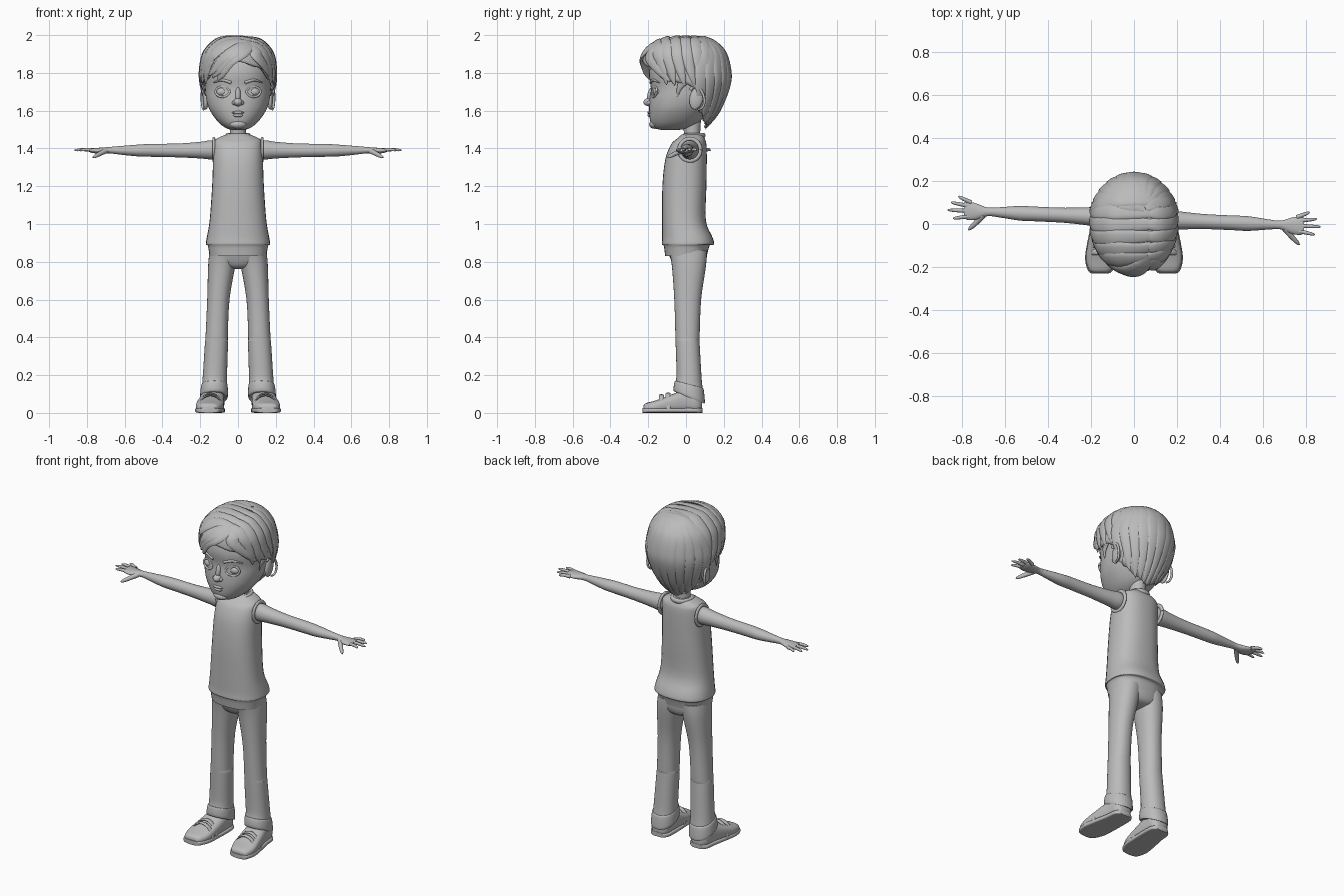
import bpy, bmesh, math
from math import sin, cos, pi, radians
from mathutils import Vector
from mathutils.bvhtree import BVHTree

if "Cube" in bpy.data.objects:
    bpy.data.objects.remove(bpy.data.objects["Cube"])

grey = bpy.data.materials.new("matte grey")
grey.use_nodes = True
grey.diffuse_color = (0.5, 0.5, 0.5, 1)
grey.node_tree.nodes["Principled BSDF"].inputs["Base Color"].default_value = grey.diffuse_color
SIDES = (("left", 1), ("right", -1))


def finish(name, bm, angle=50):
    """Turn a bmesh into a smooth shaded grey object."""
    bmesh.ops.recalc_face_normals(bm, faces=bm.faces)
    mesh = bpy.data.meshes.new(name)
    bm.to_mesh(mesh)
    bm.free()
    obj = bpy.data.objects.new(name, mesh)
    bpy.context.collection.objects.link(obj)
    mesh.materials.append(grey)
    bpy.ops.object.select_all(action='DESELECT')
    obj.select_set(True)
    bpy.context.view_layer.objects.active = obj
    bpy.ops.object.shade_smooth_by_angle(angle=radians(angle))
    return obj


def catmull(points, steps):
    """Smooth curve through tuples of any length."""
    pts = [Vector(p) for p in points]
    pts = [pts[0]] + pts + [pts[-1]]
    out = []
    for a, b, c, d in zip(pts, pts[1:], pts[2:], pts[3:]):
        for i in range(steps):
            t = i / steps
            out.append(b + (c - a) * t / 2 + (a * 2 - b * 5 + c * 4 - d) * t * t / 2
                       + (b * 3 - a - c * 3 + d) * t ** 3 / 2)
    return out + [pts[-1]]


def skin(rings, caps=True, closed=True):
    """Bridge rings of points into a bmesh."""
    bm = bmesh.new()
    rows = [[bm.verts.new(p) for p in ring] for ring in rings]
    n = len(rows[0])
    for low, high in zip(rows, rows[1:]):
        for i in range(n if closed else n - 1):
            j = (i + 1) % n
            bm.faces.new((low[i], low[j], high[j], high[i]))
    if caps:
        bm.faces.new(rows[0])
        bm.faces.new(rows[-1])
    return bm


def loft(name, stations, axis="Z", power=2, place=None, count=32, steps=4):
    """Stations are (position, u low, u high, v low, v high) along an axis."""
    rings = []
    for t, u0, u1, v0, v1 in catmull(stations, steps):
        ring = []
        for i in range(count):
            c, s = cos(2 * pi * i / count), sin(2 * pi * i / count)
            u = (u0 + u1) / 2 + (u1 - u0) / 2 * math.copysign(abs(c) ** (2 / power), c)
            v = (v0 + v1) / 2 + (v1 - v0) / 2 * math.copysign(abs(s) ** (2 / power), s)
            p = Vector({"Z": (u, v, t), "X": (t, u, v), "Y": (u, t, v)}[axis])
            ring.append(place(p) if place else p)
        rings.append(ring)
    return finish(name, skin(rings))


def sweep(name, path, width, flat=1, normal=None, place=None):
    """Sweep a flattened oval along path; width is a function of 0..1."""
    rings = []
    last = len(path) - 1
    for i, p in enumerate(path):
        tangent = (path[min(i + 1, last)] - path[max(i - 1, 0)]).normalized()
        up = normal(p) if normal else Vector((0, 0, 1))
        side = up.cross(tangent).normalized()
        up = tangent.cross(side)
        w = width(i / last)
        ring = [p + side * w * cos(k * pi / 6) + up * w * flat * sin(k * pi / 6) for k in range(12)]
        rings.append([place(q) for q in ring] if place else ring)
    return finish(name, skin(rings))


def ball(name, centre, size, tilt=0):
    bm = bmesh.new()
    bmesh.ops.create_uvsphere(bm, u_segments=24, v_segments=14, radius=1)
    obj = finish(name, bm)
    obj.location, obj.scale, obj.rotation_euler = centre, size, (tilt, 0, 0)
    return obj


# Shirt with a flared hem, and the V collar
loft("shirt", [(.83, -.15, .15, -.11, .11), (.885, -.16, .16, -.118, .125), (.893, -.17, .17, -.128, .148),
               (.93, -.165, .165, -.126, .14), (1.02, -.15, .15, -.126, .105), (1.2, -.137, .137, -.125, .108),
               (1.34, -.132, .132, -.11, .11), (1.42, -.128, .128, -.08, .108), (1.45, -.115, .115, -.05, .1),
               (1.475, -.06, .06, -.02, .085), (1.48, -.03, .03, 0, .07)], power=2.4)
ring = [Vector((.056 * sin(a), .03 - .062 * cos(a), 1.468 - .028 * max(0, cos(a)) ** 3))
        for a in [2 * pi * i / 32 for i in range(33)]]
sweep("collar", ring, lambda t: .011, flat=1.3)
loft("neck", [(1.42, -.048, .048, -.02, .08), (1.48, -.043, .043, -.01, .075), (1.56, -.045, .045, -.03, .08)])

# Trousers, cuffs and shoes
loft("trouser_seat", [(.762, -.03, .03, -.03, .05), (.775, -.09, .09, -.06, .09), (.81, -.148, .148, -.08, .108),
                      (.87, -.15, .15, -.1, .112)], power=2.3)


def leg_place(s):
    def place(p):
        slant = min(1, max(0, (.25 - p.z) / .15))
        return Vector((p.x * s, p.y, p.z - (p.y - .02) * .4 * slant))
    return place


for side, s in SIDES:
    loft(side + "_trouser_leg", [(.86, 0, .15, -.09, .11), (.78, .014, .158, -.075, .106), (.6, .045, .163, -.062, .08),
                                 (.4, .054, .172, -.056, .072), (.37, .053, .175, -.055, .072),
                                 (.2, .058, .186, -.05, .082), (.14, .058, .191, -.056, .09)],
         power=2.2, place=leg_place(s))
    loft(side + "_cuff", [(.15, .06, .186, -.052, .085), (.143, .055, .195, -.06, .094),
                          (.085, .054, .2, -.066, .1), (.083, .066, .186, -.05, .09)],
         power=2.2, place=leg_place(s))
    flip = lambda p, s=s: Vector((p.x * s, p.y, max(0, p.z)))
    shoe = [(-.226, .13, .18, .012, .032), (-.215, .105, .208, 0, .05), (-.16, .08, .223, 0, .066),
            (-.09, .074, .214, 0, .092), (0, .072, .196, 0, .125), (.06, .076, .188, 0, .115),
            (.085, .1, .165, .01, .08)]
    loft(side + "_shoe", shoe, axis="Y", power=2.8, place=flip)
    loft(side + "_sole", [(y * 1.02, a - .004, b + .004, 0, .026) for y, a, b, c, d in shoe],
         axis="Y", power=5, place=flip)
    for k, y in enumerate((-.13, -.095)):
        strap = [Vector((.145 + .068 * cos(a), y, .015 + (.066 - y * .1 + k * .012) * sin(a)))
                 for a in [pi * i / 14 for i in range(15)]]
        sweep(f"{side}_strap_{k}", strap, lambda t: .013, flat=.4, place=flip,
              normal=lambda p: Vector((p.x - .145, 0, p.z + .01)).normalized())

# Arms, armholes, hands and fingers, turned slightly about the body
for side, s in SIDES:
    turn = lambda p, s=s: Vector((p.x * s, p.y + .026 - .045 * p.x * s, p.z))
    loft(side + "_arm", [(.09, -.04, .04, 1.35, 1.43), (.14, -.048, .048, 1.342, 1.443), (.2, -.043, .043, 1.347, 1.435),
                         (.32, -.035, .035, 1.353, 1.426), (.46, -.034, .034, 1.356, 1.424),
                         (.53, -.034, .034, 1.358, 1.42), (.62, -.024, .024, 1.367, 1.413),
                         (.68, -.02, .02, 1.374, 1.408), (.73, -.038, .036, 1.372, 1.404),
                         (.77, -.042, .044, 1.376, 1.402), (.79, -.034, .038, 1.382, 1.4)], axis="X", place=turn, count=24)
    hole = [Vector((.128, .056 * cos(a), 1.393 + .058 * sin(a))) for a in [2 * pi * i / 28 for i in range(29)]]
    sweep(side + "_armhole", hole, lambda t: .011, flat=.7, place=turn, normal=lambda p: Vector((1, 0, 0)))
    tips = {"little": (.815, .066), "ring": (.85, .036), "middle": (.866, 0), "index": (.84, -.038)}
    for finger, (x, y) in tips.items():
        path = catmull([(.755, y * .6, 1.389), ((x + .765) / 2, y * .82, 1.394), (x, y, 1.39)], 5)
        sweep(f"{side}_{finger}_finger", path, lambda t: .0105 * (1 - .35 * t) * (1 - t ** 8 * .7), place=turn)
    path = catmull([(.7, -.015, 1.388), (.735, -.055, 1.37), (.768, -.088, 1.352)], 5)
    sweep(side + "_thumb", path, lambda t: .015 * (1 - .4 * t) * (1 - t ** 8 * .7), place=turn)

# Head and face
loft("head", [(1.497, -.025, .025, -.12, -.05), (1.507, -.062, .062, -.165, .01), (1.54, -.105, .105, -.188, .07),
              (1.6, -.148, .148, -.195, .12), (1.66, -.168, .168, -.193, .16), (1.72, -.174, .174, -.186, .18),
              (1.8, -.178, .178, -.195, .195), (1.88, -.16, .16, -.17, .17), (1.94, -.1, .1, -.1, .11)], power=2.15, count=48)
ball("nose", (0, -.195, 1.645), (.024, .03, .022))
ball("nose_bridge", (0, -.182, 1.685), (.015, .022, .045), tilt=-.25)
ball("upper_lip", (0, -.192, 1.59), (.032, .013, .008))
ball("lower_lip", (0, -.19, 1.575), (.026, .014, .009))
ball("chin", (0, -.165, 1.528), (.045, .03, .024))
for side, s in SIDES:
    x = s * .082
    ball(side + "_nostril", (s * .02, -.192, 1.641), (.012, .016, .012))
    ball(side + "_eye", (x, -.146, 1.7), (.036, .03, .027))
    lid = [Vector((x + .037 * cos(a), -.168 + .012 * s * cos(a) + .004 * sin(a), 1.7 + .027 * sin(a)))
           for a in [2 * pi * i / 28 for i in range(29)]]
    sweep(side + "_eyelid", lid, lambda t: .006, normal=lambda p: Vector((0, -1, 0)))
    brow = catmull([(s * .035, -.186, 1.748), (s * .085, -.173, 1.762), (s * .13, -.141, 1.748)], 5)
    sweep(side + "_eyebrow", brow, lambda t: .009 * (1 - t * t * .7), flat=.9)
    # Ear with rim
    ball(side + "_ear", (s * .17, .055, 1.665), (.016, .036, .06), tilt=-.2)
    rim = [Vector((s * (.181 + .01 * sin(a)), .058 + .038 * sin(a) - .01 * cos(a), 1.667 + .06 * cos(a)))
           for a in [pi * (-.25 + 1.3 * i / 20) for i in range(21)]]
    sweep(side + "_ear_rim", rim, lambda t: .009 * (1 - .4 * t), normal=lambda p: Vector((1, 0, 0)))

# Hair cap: hull profile, trimmed by a hairline that depends on the heading
hull_rows = catmull([(1.988, .02, -.03, .03), (1.98, .09, -.11, .11), (1.955, .135, -.17, .16), (1.9, .18, -.222, .205),
                     (1.82, .198, -.23, .228), (1.75, .2, -.215, .23), (1.65, .178, -.2, .2),
                     (1.57, .135, -.17, .16), (1.5, .085, -.1, .1)], 5)
hairline = [(0, 1.86), (35, 1.83), (58, 1.765), (85, 1.745), (102, 1.72), (116, 1.59), (140, 1.535), (180, 1.505)]


def hull(a, z):
    for high, low in zip(hull_rows, hull_rows[1:]):
        if z >= low[0]:
            break
    z = min(hull_rows[0][0], max(z, low[0]))
    row = high.lerp(low, (high[0] - z) / max(high[0] - low[0], .0001))
    return Vector((row[1] * sin(a), (row[2] + row[3]) / 2 - (row[3] - row[2]) / 2 * cos(a), z))


def trim(a):
    d = abs((math.degrees(a) + 180) % 360 - 180)
    for (d0, z0), (d1, z1) in zip(hairline, hairline[1:]):
        if d <= d1:
            t = (d - d0) / (d1 - d0)
            return z0 + (z1 - z0) * t * t * (3 - 2 * t)
    return hairline[-1][1]


turns = [2 * pi * i / 72 for i in range(72)]
cap = finish("hair_cap", skin([[hull(a, 1.988 + (trim(a) - 1.988) * (r / 18) ** 1.6) for a in turns]
                               for r in range(19)], caps=False))
bm = bmesh.new()
bm.from_mesh(cap.data)
bmesh.ops.contextual_create(bm, geom=[e for e in bm.edges if e.is_boundary and e.verts[0].co.z > 1.98])
bm.to_mesh(cap.data)
bm.free()
shell = cap.modifiers.new("thickness", 'SOLIDIFY')
shell.thickness = .014

guide = skin([[hull(a, row[0]) for a in turns] for row in hull_rows])
bmesh.ops.recalc_face_normals(guide, faces=guide.faces)
tree = BVHTree.FromBMesh(guide)
guide.free()


def lock(name, points, width, thick=.3):
    """A tapered lock that follows the hair hull."""
    path = [tree.find_nearest(p)[0] for p in catmull(points, 7)]
    sweep(name, path, lambda t: width * min(1, .55 + t * 1.5) * (1.03 - t ** 3), flat=thick,
          normal=lambda p: (p - Vector((0, 0, 1.74))).normalized())


# Locks combed sideways from the parting, then down from the crown
for i in range(6):
    y = -.17 + i * .056
    lock(f"right_lock_{i}", [(.08, y, 1.98), (-.06, y * 1.1, 1.99), (-.17, y * 1.1, 1.91), (-.215, y + .02, 1.8),
                             (-.2, y + .045, 1.735)], .042)
    lock(f"left_lock_{i}", [(.07, y, 1.98), (.14, y, 1.95), (.2, y + .02, 1.85), (.205, y + .05, 1.73)], .04, .36)
for i in range(11):
    a = radians(112 + i * 13.6)
    end = trim(a) - .005
    lock(f"back_lock_{i}", [(.05, .08, 1.99), hull(a * .8 + pi * .2, 1.93), hull(a, 1.82), hull(a, 1.68), hull(a, end)],
         .046, .27)

# Fringe swept over the forehead, and sideburns
for i in range(3):
    lift = i * .03
    lock(f"fringe_{i}", [(.085, -.14, 1.96), (.03, -.22, 1.915 + lift), (-.05, -.24, 1.86 + lift),
                         (-.1 - lift, -.23, 1.79 + lift * .6), (-.12 - lift * 2, -.2, 1.755 + lift * .3)], .036, .34)
lock("temple_fringe", [(.075, -.16, 1.95), (.11, -.2, 1.9), (.16, -.16, 1.83), (.2, -.09, 1.75)], .04, .36)
for side, s in SIDES:
    burn = catmull([(s * .19, -.01, 1.76), (s * .183, -.035, 1.72), (s * .172, -.045, 1.675)], 5)
    sweep(side + "_sideburn", burn, lambda t: .026 * (1.05 - t), flat=.4, normal=lambda p: Vector((1, 0, 0)))
